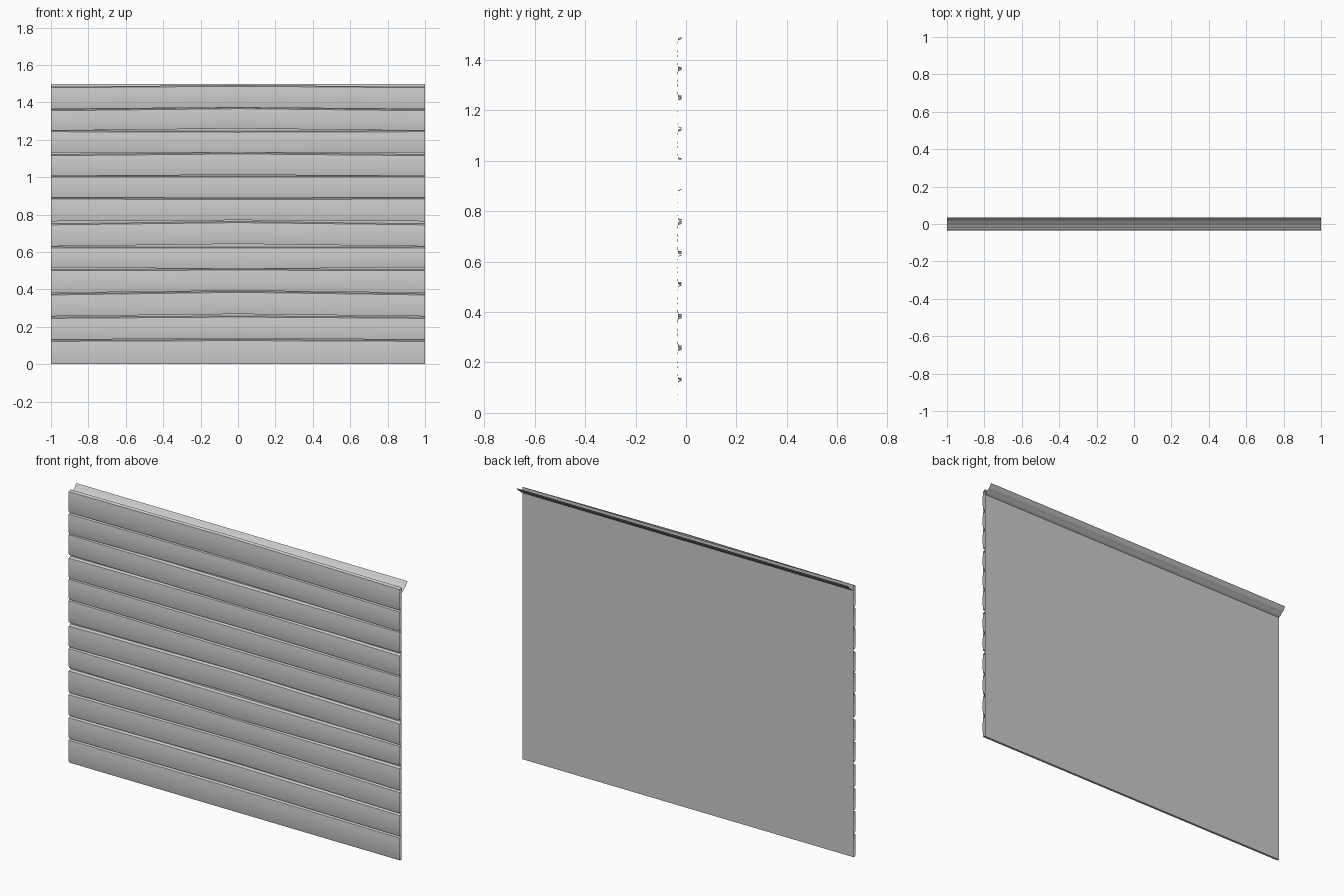
import bpy, bmesh, math

if "Cube" in bpy.data.objects:
    bpy.data.objects.remove(bpy.data.objects["Cube"])

BACK, FRONT = -0.017, -0.035


def sheet(name, rows, smooth=True):
    """Skin a list of rows of points into an open surface."""
    bm = bmesh.new()
    grid = [[bm.verts.new(p) for p in row] for row in rows]
    for a, b in zip(grid, grid[1:]):
        for i in range(len(a) - 1):
            bm.faces.new((a[i], a[i + 1], b[i + 1], b[i]))
    mesh = bpy.data.meshes.new(name)
    bm.to_mesh(mesh)
    bm.free()
    ob = bpy.data.objects.new(name, mesh)
    bpy.context.collection.objects.link(ob)
    if smooth:
        bpy.context.view_layer.objects.active = ob
        ob.select_set(True)
        bpy.ops.object.shade_smooth_by_angle(angle=math.radians(35))
        ob.select_set(False)
    return ob


def extrude_x(name, profile, smooth=True):
    return sheet(name, [[(x, y, z) for x in (-1, 1)] for y, z in profile], smooth)


# Joints between boards: lower board top (end, centre), upper board bottom (end, centre)
joints = [
    (0, 0, 0.0, 0.0),
    (.122, .126, .131, .138), (.245, .252, .256, .268), (.370, .384, .381, .393),
    (.500, .503, .518, .509), (.622, .620, .630, .643), (.745, .757, .764, .770),
    (.883, .880, .890, .890), (1.0, 1.0, 1.006, 1.012), (1.115, 1.124, 1.133, 1.130),
    (1.243, 1.240, 1.248, 1.260), (1.355, 1.366, 1.364, 1.372), (1.478, 1.486, 0, 0),
]

# Weathered boards, each warped towards the middle
columns = [-1, -0.5, 0, 0.5, 1]
for n, (low, high) in enumerate(zip(joints, joints[1:])):
    rows = []
    for y, t, dz in ((BACK, 0, 0), (-0.030, 0, 0), (-0.034, 0.2, 0), (FRONT, 0.5, 0),
                     (-0.034, 0.8, 0), (-0.031, 1, 0), (BACK, 1, 0.006)):
        row = []
        for x in columns:
            w = 0.5 + 0.5 * math.cos(math.pi * x)
            bottom = low[2] + (low[3] - low[2]) * w
            top = high[0] + (high[1] - high[0]) * w
            row.append((x, y, bottom + (top - bottom) * t + dz))
        rows.append(row)
    sheet(f"board_{n + 1}", rows)

# Flat backing sheet
extrude_x("backing", [(BACK, 1.485), (BACK, 0)], False)

# Sloped moulding along the top of the back
extrude_x("top_moulding", [(BACK, 1.455), (-0.004, 1.461), (0.002, 1.468), (0.010, 1.474),
                           (0.020, 1.480), (0.024, 1.488), (0.035, 1.499)])
